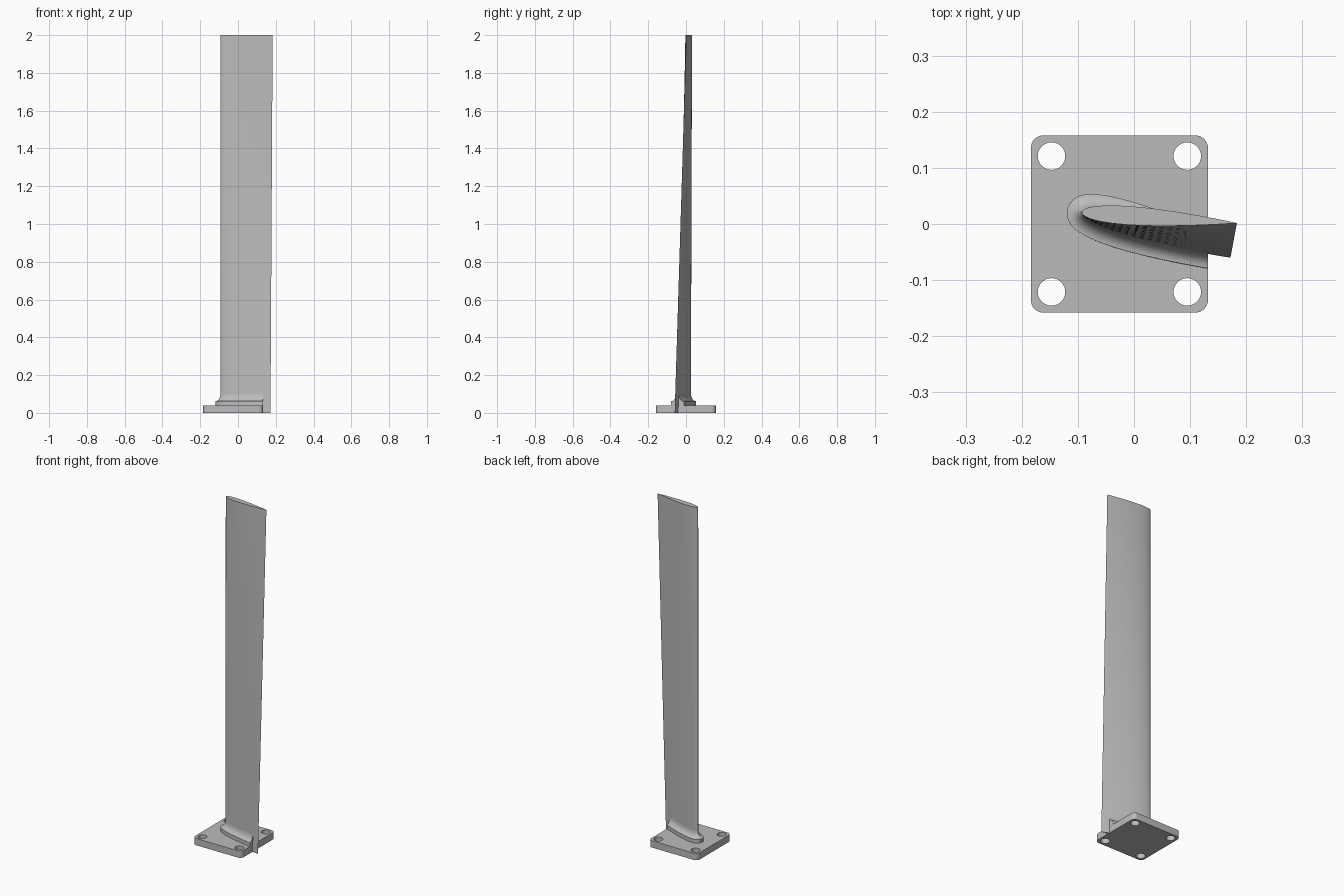
import bpy, bmesh, math
from mathutils import Vector, Matrix

cube = bpy.data.objects.get("Cube")
if cube:
    bpy.data.objects.remove(cube, do_unlink=True)

metal = bpy.data.materials.new("grey metal")
metal.use_nodes = True
GREY = (0.5, 0.5, 0.5, 1)
metal.diffuse_color = GREY
metal.node_tree.nodes["Principled BSDF"].inputs["Base Color"].default_value = GREY

PLATE_EDGE = 0.132      # trailing side of the mounting plate
PLATE_TOP = 0.04
HEIGHT = 2.0
LEADING = Vector((-0.093, 0.021))
STEPS = 28


def aerofoil(chord, thickness=0.12):
    """Closed symmetric wing outline, counter-clockwise from the trailing edge."""
    def half(t):
        return 5 * thickness * (0.2969 * math.sqrt(t) - 0.126 * t - 0.3516 * t**2
                                + 0.2843 * t**3 - 0.1036 * t**4)
    ts = [(1 + math.cos(math.pi * i / STEPS)) / 2 for i in range(STEPS + 1)]
    upper = [Vector((t, half(t))) for t in ts]
    lower = [Vector((t, -half(t))) for t in reversed(ts[1:-1])]
    return [p * chord for p in upper + lower]


def section(z, offset=0.0):
    """Blade outline at height z, grown outward by offset."""
    pts = aerofoil(0.277)
    n = len(pts)
    grown = []
    for i, p in enumerate(pts):
        d = (pts[(i + 1) % n] - pts[i - 1]).normalized()
        grown.append(p + Vector((d.y, -d.x)) * offset)
    root, tip = Matrix.Rotation(math.radians(-17), 2), Matrix.Rotation(math.radians(-4), 2)
    f = z / HEIGHT
    out = [LEADING + (root @ p).lerp(tip @ p, f) for p in grown]
    return [(p.x, p.y, z) for p in out]


def smooth(obj, angle=30):
    bpy.ops.object.select_all(action="DESELECT")
    obj.select_set(True)
    bpy.context.view_layer.objects.active = obj
    bpy.ops.object.shade_smooth_by_angle(angle=math.radians(angle))


def loft(name, sections, clip_x=None):
    bm = bmesh.new()
    rings = [[bm.verts.new(p) for p in s] for s in sections]
    n = len(rings[0])
    for a, b in zip(rings, rings[1:]):
        for i in range(n):
            j = (i + 1) % n
            bm.faces.new((a[i], a[j], b[j], b[i]))
    bm.faces.new(rings[0][::-1])
    bm.faces.new(rings[-1])
    if clip_x is not None:
        cut = bmesh.ops.bisect_plane(bm, geom=bm.verts[:] + bm.edges[:] + bm.faces[:],
                                     plane_co=(clip_x, 0, 0), plane_no=(1, 0, 0),
                                     clear_outer=True)
        edges = [e for e in cut["geom_cut"] if isinstance(e, bmesh.types.BMEdge)]
        bmesh.ops.contextual_create(bm, geom=edges)
    bmesh.ops.recalc_face_normals(bm, faces=bm.faces)
    mesh = bpy.data.meshes.new(name)
    bm.to_mesh(mesh)
    bm.free()
    mesh.materials.append(metal)
    obj = bpy.data.objects.new(name, mesh)
    bpy.context.collection.objects.link(obj)
    smooth(obj)


# Mounting plate: rounded square with four bolt holes
def arc(cx, cy, r, start, sweep, count):
    return [(cx + r * math.cos(start + sweep * i / count),
             cy + r * math.sin(start + sweep * i / count)) for i in range(count + 1)]


CX, HALF, CORNER = -0.026, 0.158, 0.023
k = HALF - CORNER
outline = []
for q, (sx, sy) in enumerate([(1, 1), (-1, 1), (-1, -1), (1, -1)]):
    outline += arc(CX + sx * k, sy * k, CORNER, q * math.pi / 2, math.pi / 2, 8)
holes = [arc(CX + sx * 0.121, sy * 0.121, 0.0245, 0, math.tau, 32)[:-1]
         for sx in (-1, 1) for sy in (-1, 1)]

curve = bpy.data.curves.new("mounting_plate", "CURVE")
curve.dimensions = "2D"
curve.fill_mode = "BOTH"
curve.extrude = PLATE_TOP / 2
for loop in [outline] + holes:
    spline = curve.splines.new("POLY")
    spline.points.add(len(loop) - 1)
    for point, (x, y) in zip(spline.points, loop):
        point.co = (x, y, 0, 1)
    spline.use_cyclic_u = True
curve.materials.append(metal)
plate = bpy.data.objects.new("mounting_plate", curve)
plate.location.z = PLATE_TOP / 2
bpy.context.collection.objects.link(plate)
bpy.ops.object.select_all(action="DESELECT")
plate.select_set(True)
bpy.context.view_layer.objects.active = plate
bpy.ops.object.convert(target="MESH")
plate = bpy.context.view_layer.objects.active
bm = bmesh.new()
bm.from_mesh(plate.data)
bmesh.ops.remove_doubles(bm, verts=bm.verts, dist=0.00005)
bmesh.ops.recalc_face_normals(bm, faces=bm.faces)
bm.to_mesh(plate.data)
bm.free()
smooth(plate)

# Twisted blade, running down past the plate at its trailing edge
loft("blade", [section(HEIGHT * i / 24) for i in range(25)])

# Root collar: straight step, then a hollow fillet into the blade
COLLAR, FILLET_TOP, FILLET = 0.027, 0.1, 0.038
rings = [section(PLATE_TOP - 0.005, COLLAR)]
for i in range(9):
    a = math.pi / 2 * i / 8
    rings.append(section(FILLET_TOP - FILLET * math.cos(a), COLLAR * (1 - math.sin(a))))
loft("root_collar", rings, PLATE_EDGE)
